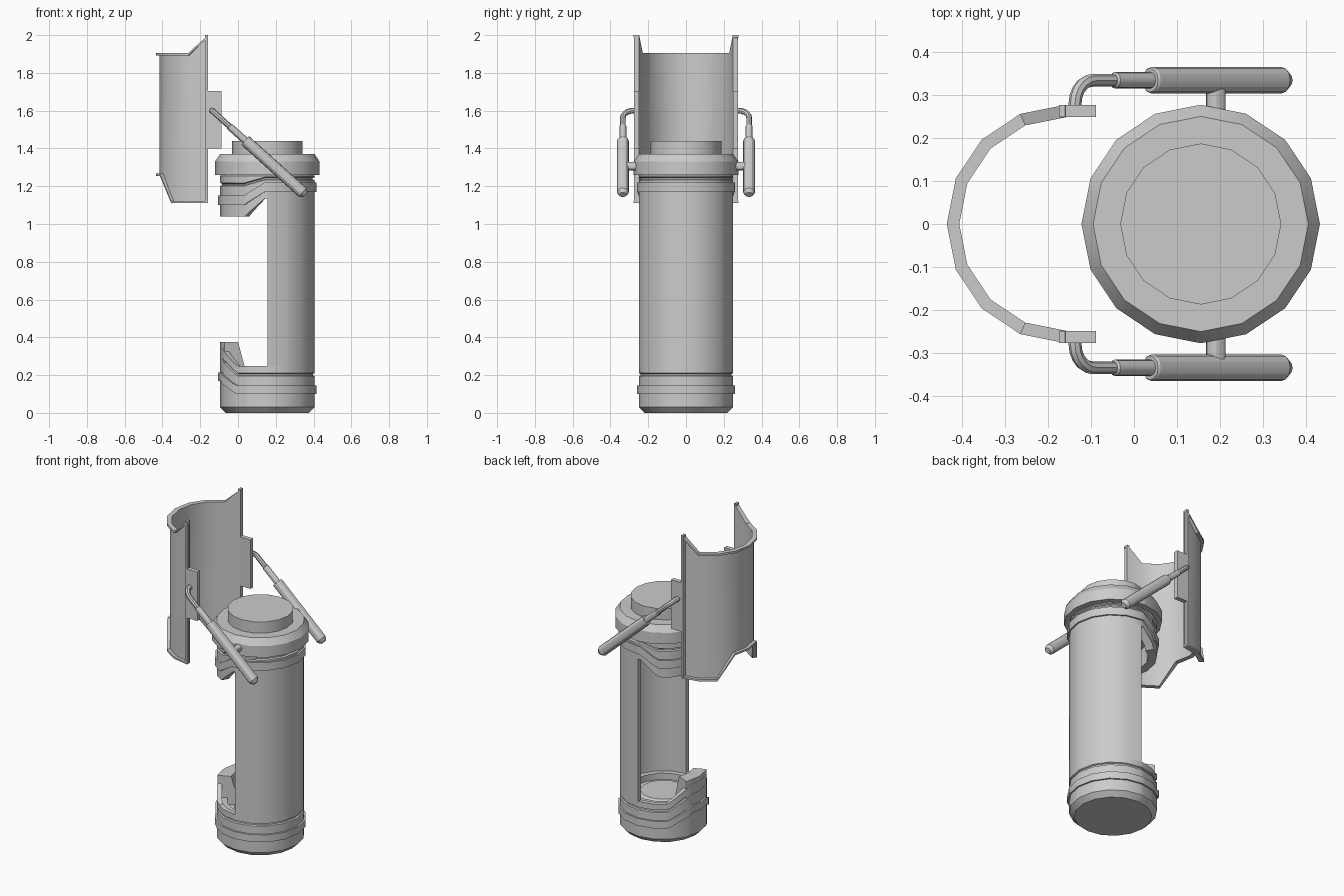
import bpy, bmesh, math
from mathutils import Vector

if "Cube" in bpy.data.objects:
    bpy.data.objects.remove(bpy.data.objects["Cube"])

SIDES = 16
STEP = 2 * math.pi / SIDES


def finish(name, bm):
    bmesh.ops.recalc_face_normals(bm, faces=bm.faces)
    me = bpy.data.meshes.new(name)
    bm.to_mesh(me)
    bm.free()
    ob = bpy.data.objects.new(name, me)
    bpy.context.collection.objects.link(ob)
    bpy.ops.object.select_all(action='DESELECT')
    ob.select_set(True)
    bpy.context.view_layer.objects.active = ob
    bpy.ops.object.shade_smooth_by_angle(angle=math.radians(30))
    return ob


def lathe(name, cx, profile, degrees, full=False, loop=True):
    """Turn (radius, height) pairs about x=cx on a 16-gon; height may depend on the degree."""
    bm = bmesh.new()
    cols = []
    for d in degrees:
        a = math.radians(d)
        k = math.cos(STEP / 2) / math.cos(a % STEP - STEP / 2)
        cols.append([bm.verts.new((cx + r * k * math.cos(a), r * k * math.sin(a),
                                   z(d) if callable(z) else z)) for r, z in profile])
    n, m = len(cols), len(profile)
    for i in range(n if full else n - 1):
        p, q = cols[i], cols[(i + 1) % n]
        for j in range(m if loop else m - 1):
            k = (j + 1) % m
            bm.faces.new((p[j], p[k], q[k], q[j]))
    if not full:
        bm.faces.new(cols[0])
        bm.faces.new(cols[-1])
    elif not loop:
        bm.faces.new([c[0] for c in cols])
        bm.faces.new([c[-1] for c in cols])
    return finish(name, bm)


def box(name, lo, hi):
    bm = bmesh.new()
    bmesh.ops.create_cube(bm, size=1)
    for v in bm.verts:
        v.co = [(lo[i] + hi[i]) / 2 + v.co[i] * (hi[i] - lo[i]) for i in range(3)]
    return finish(name, bm)


def rod(name, rings, axis, sides=12):
    """Turned rod through (centre, radius) rings."""
    bm = bmesh.new()
    rot = axis.to_track_quat('Z', 'Y')
    loops = [[bm.verts.new(c + rot @ Vector((r * math.cos(2 * math.pi * i / sides),
                                             r * math.sin(2 * math.pi * i / sides), 0)))
              for i in range(sides)] for c, r in rings]
    for p, q in zip(loops, loops[1:]):
        for i in range(sides):
            k = (i + 1) % sides
            bm.faces.new((p[i], p[k], q[k], q[i]))
    bm.faces.new(loops[0])
    bm.faces.new(loops[-1])
    return finish(name, bm)


def ramp(z, dz, start, end):
    """Height z that shifts by dz towards the open (-x) side."""
    def f(d):
        t = (start - abs(d - 180)) / (start - end)
        return z + dz * min(1, max(0, t))
    return f


CX = 0.155
marks = [16, 51, 61, 87]
ring = sorted({i * 22.5 for i in range(16)} | {180 + s * m for m in marks for s in (1, -1)})

# Lower cup with a band that steps up around the opening
low = lambda z, dz: ramp(z, dz, 51, 16)
lathe("lower_cup", CX, [
    (.22, 0), (.25, .03), (.25, low(.1, .07)), (.26, low(.1, .07)), (.26, low(.145, .07)),
    (.25, low(.145, .07)), (.25, low(.195, .09)), (.242, low(.199, .09)),
    (.242, low(.207, .09)), (.25, low(.211, .09)), (.25, low(.247, .1)),
    (.222, low(.247, .1)), (.222, .24), (.19, .24), (.19, .2), (.15, .2), (.13, .225)],
    ring, full=True, loop=False)

# Raised lip at the opening
lathe("raised_lip", CX, [(.249, .2), (.249, .375), (.17, .375), (.13, .24), (.13, .2)],
      [156, 157.5, 180, 202.5, 204])

# Half-round body wall
lathe("body_wall", CX, [(.25, .211), (.25, 1.2), (.222, 1.2), (.222, .211)],
      [-90 + i * 22.5 for i in range(9)])

# Upper cup, collar and cap
up = lambda z, dz: ramp(z, dz, 87, 61)
lathe("upper_cup", CX, [
    (.2, 1.155), (.2, up(1.135, -.095)), (.25, up(1.135, -.095)), (.25, up(1.17, -.07)),
    (.26, up(1.17, -.07)), (.26, up(1.22, -.07)), (.25, up(1.22, -.07)),
    (.25, up(1.232, -.03)), (.24, up(1.236, -.03)), (.24, up(1.243, -.03)),
    (.25, up(1.248, -.03)), (.25, 1.255), (.24, 1.26), (.277, 1.26), (.277, 1.33),
    (.25, 1.37), (.187, 1.37), (.187, 1.44)], ring, full=True, loop=False)

# Lifted curved door with an outward rim
DX = -.158
top = lambda o: lambda d: o + (2.0 if abs(d - 180) > 80 else 1.905)
bottom = lambda o: lambda d: o + (1.11 if abs(d - 180) > 40 else 1.255)
arc = [90 + i * 22.5 for i in range(9)]
lathe("door_panel", DX, [(.248, bottom(0)), (.258, bottom(0)), (.258, top(0)), (.248, top(0))], arc)
for nm, edge, t in (("door_top_rim", top, -.012), ("door_bottom_rim", bottom, .012)):
    lathe(nm, DX, [(.248, edge(0)), (.277, edge(0)), (.277, edge(t)), (.248, edge(t))], arc)

# Door rails, hinge plates and piston arms on both sides
for s, side in ((1, "back"), (-1, "front")):
    y0, y1 = sorted((s * .249, s * .276))
    box(side + "_door_rail", (-.174, y0, 1.11), (-.16, y1, 2.0))
    box(side + "_hinge_plate", (-.165, y0, 1.4), (-.088, y1, 1.705))

    axis = Vector((.74, 0, -.667)).normalized()
    P = lambda t: Vector((-.137, s * .334, 1.6)) + axis * t

    # Bent end of the rod
    cu = bpy.data.curves.new(side + "_bent_rod", 'CURVE')
    cu.dimensions = '3D'
    cu.bevel_depth = .015
    cu.bevel_resolution = 2
    cu.use_fill_caps = True
    sp = cu.splines.new('POLY')
    base = Vector((-.137, s * .334, 1.6))
    R = .055
    pts = [base - Vector((0, s * .07, 0))]
    for i in range(6):
        a = i / 5 * math.pi / 2
        pts.append(base + axis * R * (1 - math.cos(a)) - Vector((0, s * R * (1 - math.sin(a)), 0)))
    pts.append(P(.13))
    sp.points.add(len(pts) - 1)
    for p, c in zip(sp.points, pts):
        p.co = (*c, 1)
    ob = bpy.data.objects.new(side + "_bent_rod", cu)
    bpy.context.collection.objects.link(ob)
    bpy.ops.object.select_all(action='DESELECT')
    ob.select_set(True)
    bpy.context.view_layer.objects.active = ob
    bpy.ops.object.convert(target='MESH')
    bpy.ops.object.shade_smooth_by_angle(angle=math.radians(40))

    rod(side + "_piston_sleeve", [(P(.12), .015), (P(.125), .019), (P(.25), .019)], axis)
    rod(side + "_piston_barrel", [(P(.235), .028), (P(.24), .031), (P(.645), .031), (P(.665), .017)], axis)
    rod(side + "_pivot_pin", [(Vector((.19, s * .24, 1.305)), .023),
                              (Vector((.19, s * .33, 1.305)), .023)], Vector((0, s, 0)))
